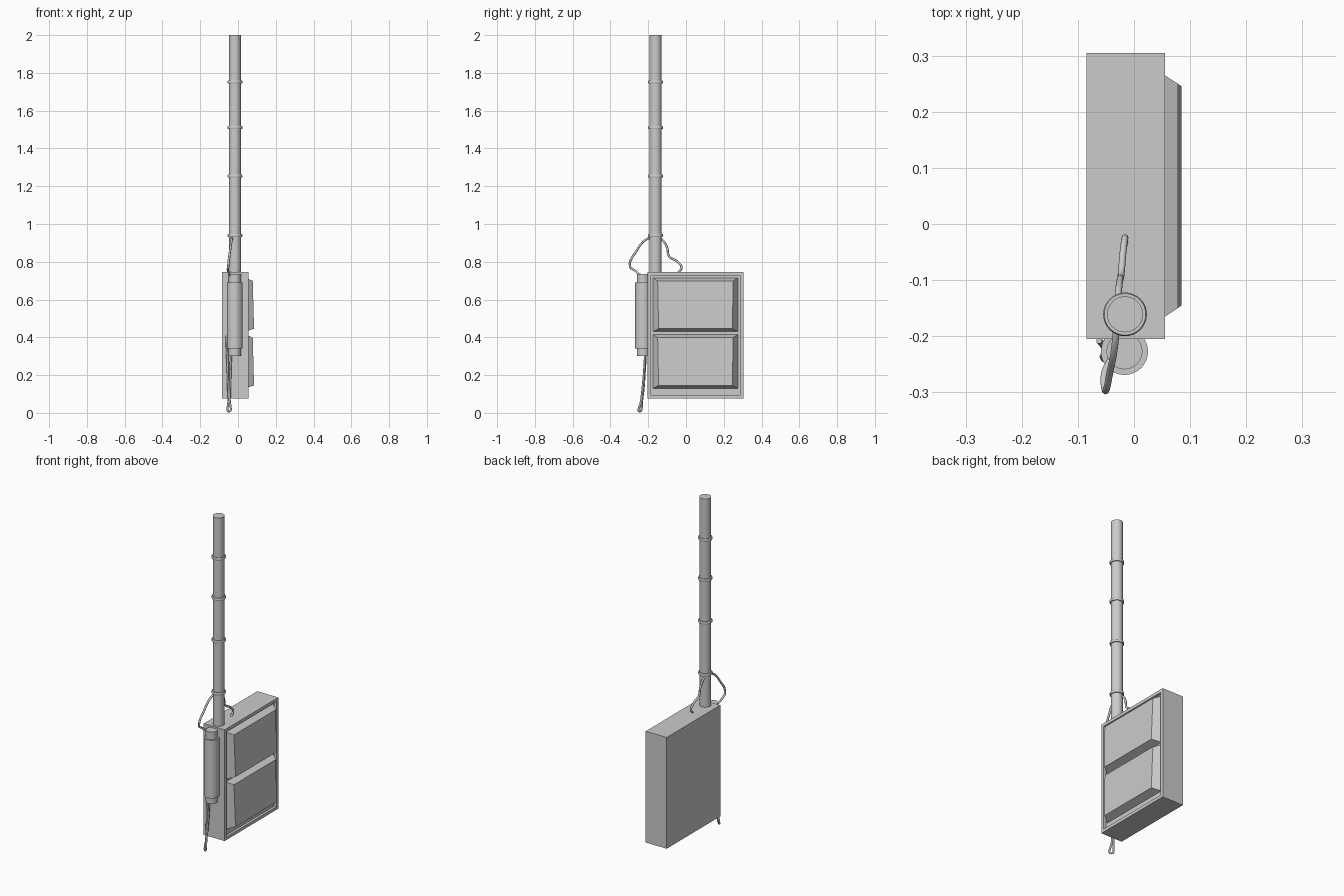
import bpy, bmesh
from mathutils import Vector

if "Cube" in bpy.data.objects:
    bpy.data.objects.remove(bpy.data.objects["Cube"])


def make_object(name, bm):
    bmesh.ops.recalc_face_normals(bm, faces=bm.faces)
    me = bpy.data.meshes.new(name)
    bm.to_mesh(me)
    bm.free()
    ob = bpy.data.objects.new(name, me)
    bpy.context.collection.objects.link(ob)
    return ob


def smooth(ob):
    bpy.ops.object.select_all(action='DESELECT')
    ob.select_set(True)
    bpy.context.view_layer.objects.active = ob
    bpy.ops.object.shade_smooth_by_angle()


def turned(name, x, y, profile, sides=32):
    """Closed round part from (radius, height) pairs."""
    bm = bmesh.new()
    verts = [bm.verts.new((r, 0, z)) for r, z in profile]
    edges = [bm.edges.new(p) for p in zip(verts, verts[1:])]
    bmesh.ops.spin(bm, geom=verts + edges, cent=(0, 0, 0), axis=(0, 0, 1),
                   angle=6.283185307, steps=sides)
    bmesh.ops.remove_doubles(bm, verts=bm.verts, dist=1e-5)
    bmesh.ops.translate(bm, verts=bm.verts, vec=(x, y, 0))
    smooth(make_object(name, bm))


def cable(name, points, radius=0.006):
    cu = bpy.data.curves.new(name, 'CURVE')
    cu.dimensions = '3D'
    cu.bevel_depth = radius
    cu.bevel_resolution = 2
    cu.resolution_u = 6
    cu.use_fill_caps = True
    sp = cu.splines.new('BEZIER')
    sp.bezier_points.add(len(points) - 1)
    for bp, co in zip(sp.bezier_points, points):
        bp.co = co
        bp.handle_left_type = bp.handle_right_type = 'AUTO'
    ob = bpy.data.objects.new(name, cu)
    bpy.context.collection.objects.link(ob)


def panel_hood(name, z0, z1):
    """Tapered cover whose front leans out slightly at the bottom."""
    bm = bmesh.new()
    base = [(0.04, -0.175, z0), (0.04, 0.275, z0), (0.04, 0.275, z1), (0.04, -0.175, z1)]
    face = [(0.085, -0.145, z0 + 0.016), (0.085, 0.245, z0 + 0.016),
            (0.078, 0.25, z1 - 0.016), (0.078, -0.15, z1 - 0.016)]
    b = [bm.verts.new(c) for c in base]
    f = [bm.verts.new(c) for c in face]
    bm.faces.new(b)
    bm.faces.new(f)
    for i in range(4):
        j = (i + 1) % 4
        bm.faces.new((b[i], b[j], f[j], f[i]))
    make_object(name, bm)


# Cabinet with a recessed door opening on its +x side
bm = bmesh.new()
bmesh.ops.create_cube(bm, size=1)
bmesh.ops.scale(bm, verts=bm.verts, vec=(0.14, 0.51, 0.67))
bmesh.ops.translate(bm, verts=bm.verts, vec=(-0.015, 0.05, 0.41))
bm.normal_update()
front = max(bm.faces, key=lambda f: f.normal.x)
bmesh.ops.inset_region(bm, faces=[front], thickness=0.026)
inner = bmesh.ops.extrude_discrete_faces(bm, faces=[front])['faces'][0]
bmesh.ops.translate(bm, verts=inner.verts, vec=Vector((-0.015, 0, 0)))
make_object("cabinet", bm)

# Two hoods on the door
panel_hood("upper_hood", 0.43, 0.715)
panel_hood("lower_hood", 0.13, 0.415)

# Mast and its clamp rings
turned("mast", -0.016, -0.161, [(0, 0.70), (0.032, 0.70), (0.032, 2.0), (0, 2.0)])
for i, z in enumerate((0.94, 1.253, 1.51, 1.752)):
    h = 0.008
    turned("mast_ring_%d" % (i + 1), -0.016, -0.161,
           [(0.03, z - h), (0.037, z - h), (0.039, z - h / 2), (0.039, z + h / 2),
            (0.037, z + h), (0.03, z + h), (0.03, z - h)])

# Side canister with narrower end caps
turned("canister", -0.017, -0.227,
       [(0, 0.302), (0.032, 0.302), (0.032, 0.34), (0.042, 0.34), (0.042, 0.69),
        (0.032, 0.69), (0.032, 0.735), (0, 0.735)])

# Cables: canister to mast, mast to cabinet, and the hanging lower loop
cable("canister_cable", [(-0.04, -0.238, 0.725), (-0.053, -0.268, 0.752), (-0.052, -0.296, 0.775),
                         (-0.042, -0.26, 0.86), (-0.034, -0.215, 0.915), (-0.03, -0.165, 0.935)])
cable("cabinet_cable", [(-0.03, -0.165, 0.935), (-0.028, -0.125, 0.915), (-0.025, -0.10, 0.875),
                        (-0.023, -0.09, 0.83), (-0.019, -0.045, 0.80), (-0.016, -0.024, 0.77),
                        (-0.018, -0.04, 0.742)])
cable("hanging_cable", [(-0.037, -0.217, 0.31), (-0.04, -0.222, 0.22), (-0.044, -0.237, 0.07),
                        (-0.047, -0.246, 0.007), (-0.05, -0.232, 0.07), (-0.055, -0.217, 0.24),
                        (-0.062, -0.208, 0.41)], 0.0055)
